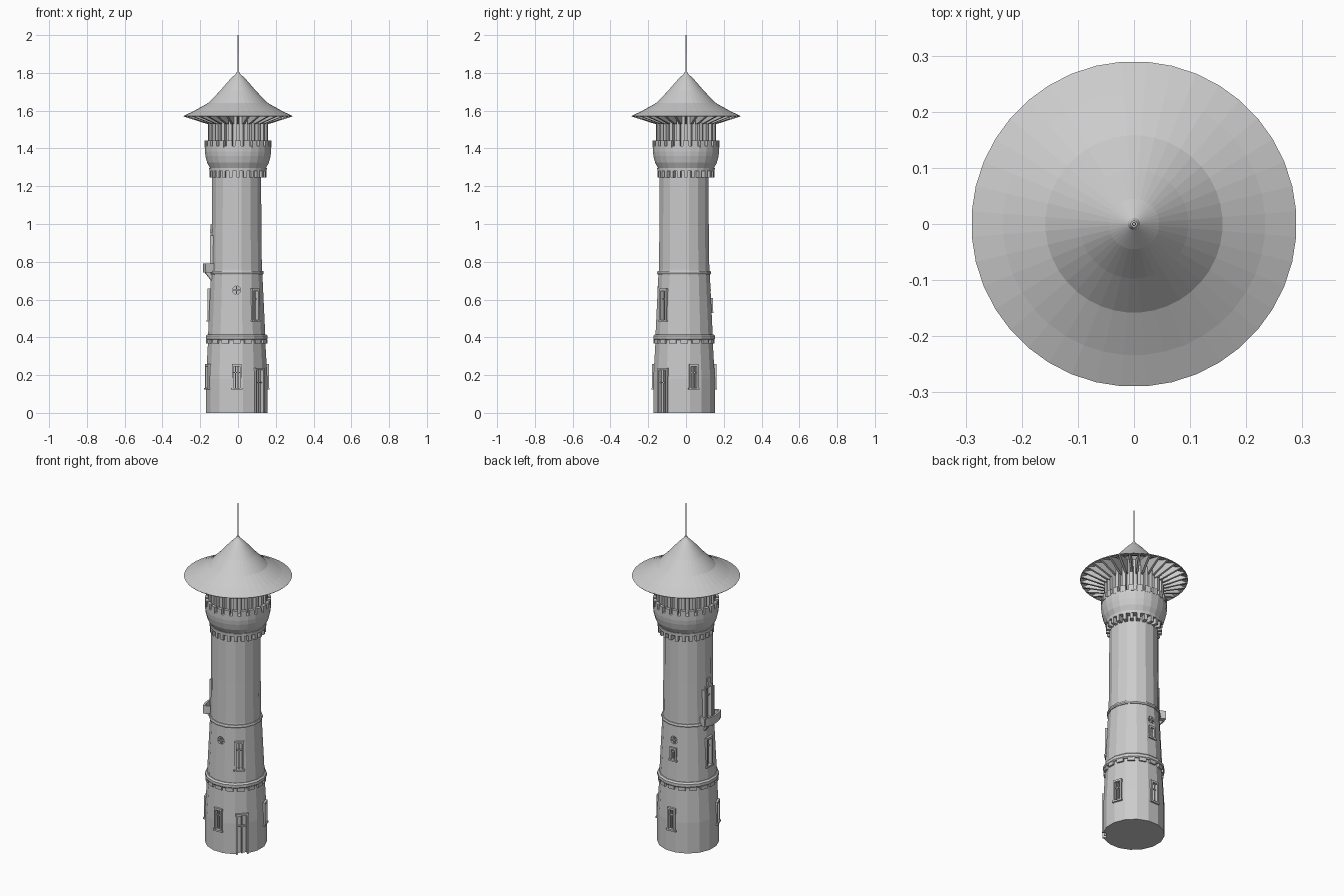
import bpy, bmesh
from math import radians, cos, sin, pi
from mathutils import Matrix, Vector

if "Cube" in bpy.data.objects:
    bpy.data.objects.remove(bpy.data.objects["Cube"])

CX, CY = -0.007, -0.010          # the shaft sits slightly off the roof axis


def finish(bm, name, x=0, y=0, smooth=False):
    bmesh.ops.recalc_face_normals(bm, faces=bm.faces)
    me = bpy.data.meshes.new(name)
    bm.to_mesh(me)
    bm.free()
    ob = bpy.data.objects.new(name, me)
    ob.location = (x, y, 0)
    bpy.context.collection.objects.link(ob)
    if smooth:
        bpy.ops.object.select_all(action='DESELECT')
        ob.select_set(True)
        bpy.context.view_layer.objects.active = ob
        bpy.ops.object.shade_smooth_by_angle(angle=radians(30))
    return ob


def lathe(name, prof, sides, x=0, y=0, closed=False, smooth=False):
    """Revolve (radius, z) points; open profiles get end caps."""
    bm = bmesh.new()
    rings = [[bm.verts.new((r * cos(2 * pi * (i + .5) / sides), r * sin(2 * pi * (i + .5) / sides), z))
              for i in range(sides)] for r, z in prof]
    pairs = list(zip(rings, rings[1:]))
    if closed:
        pairs.append((rings[-1], rings[0]))
    for a, b in pairs:
        for i in range(sides):
            j = (i + 1) % sides
            bm.faces.new((a[i], a[j], b[j], b[i]))
    if not closed:
        bm.faces.new(rings[0])
        bm.faces.new(rings[-1])
    return finish(bm, name, x, y, smooth)


def box(bm, az, r0, r1, z0, z1, w, t=0.0):
    """Box on the wall at azimuth az: radial r0..r1, width w, tangential shift t."""
    m = (Matrix.Rotation(radians(az), 4, 'Z') @ Matrix.Translation(((r0 + r1) / 2, t, (z0 + z1) / 2))
         @ Matrix.Diagonal((r1 - r0, w, z1 - z0, 1)))
    bmesh.ops.create_cube(bm, size=1, matrix=m)


def prism(bm, az, pts, w):
    """Extrude a radial (r, z) outline by width w at azimuth az."""
    rot = Matrix.Rotation(radians(az), 4, 'Z')
    a, b = ([bm.verts.new(rot @ Vector((r, s * w / 2, z))) for r, z in pts] for s in (-1, 1))
    bm.faces.new(a)
    bm.faces.new(b)
    for i in range(len(pts)):
        j = (i + 1) % len(pts)
        bm.faces.new((a[i], a[j], b[j], b[i]))


def ring_of_boxes(name, n, r0, r1, z0, z1, w, x=0, y=0):
    bm = bmesh.new()
    for i in range(n):
        box(bm, 360 * i / n, r0, r1, z0, z1, w)
    return finish(bm, name, x, y)


# Tapered shaft
PROFILE = [(.166, 0), (.166, .18), (.155, .37), (.154, .42), (.139, .73),
           (.136, .76), (.133, 1.0), (.132, 1.29)]


def wall(z):
    for (ra, za), (rb, zb) in zip(PROFILE, PROFILE[1:]):
        if za <= z <= zb:
            return ra + (rb - ra) * (z - za) / (zb - za)


shaft = lathe("shaft", PROFILE, 16, CX, CY)
cut = bmesh.new()


# Windows and doors: recess in the wall, surround, glazing bars
def opening(name, az, z0, z1, w, bars=1, sill=True):
    rr = wall((z0 + z1) / 2)
    lean = abs(wall(z0) - wall(z1)) / 2
    box(cut, az, rr - .018, rr + .03, z0, z1, w)
    bm = bmesh.new()
    o, i, f = rr + .003 + lean, rr - .02, .009
    for s in (-1, 1):
        box(bm, az, i, o, z0, z1, f, s * w / 2)
    box(bm, az, i, o, z1 - .004, z1 + .008, w + f)
    if sill:
        box(bm, az, i, o + .003, z0 - .007, z0 + .003, w + 2 * f)
    for k in range(bars):
        box(bm, az, i, rr - .006, z0, z1, .005, w * ((k + 1) / (bars + 1) - .5))
    zm = z0 + (z1 - z0) * .7
    box(bm, az, i, rr - .007, zm - .003, zm + .003, w)
    finish(bm, name, CX, CY)


for i, az in enumerate((-90, 18, 92, 200)):
    opening(f"ground_window_{i + 1}", az, .13, .25, .042, 2)
opening("entrance_door", -43, .0, .23, .06, 1, False)
opening("middle_window_1", -48, .49, .65, .042)
opening("middle_window_2", 175, .49, .65, .042)
opening("small_back_window", 92, .535, .60, .034, 2)
opening("balcony_door", 180, .76, .95, .05)

# Round windows with a cross bar
for i, az in enumerate((-90, 92)):
    rr = wall(.65)
    m = (Matrix.Rotation(radians(az), 4, 'Z') @ Matrix.Translation((rr, 0, .65))
         @ Matrix.Rotation(pi / 2, 4, 'Y'))
    bmesh.ops.create_cone(cut, cap_ends=True, segments=12, radius1=.022, radius2=.022,
                          depth=.03, matrix=m)
    bm = bmesh.new()
    box(bm, az, rr - .02, rr - .002, .628, .672, .006)
    box(bm, az, rr - .02, rr - .002, .647, .653, .044)
    finish(bm, f"round_window_{i + 1}", CX, CY)

# Cut all recesses
cutter = finish(cut, "recess_cutter", CX, CY)
cutter.hide_render = True
mod = shaft.modifiers.new("recesses", 'BOOLEAN')
mod.operation, mod.solver, mod.object = 'DIFFERENCE', 'EXACT', cutter
bpy.context.view_layer.objects.active = shaft
bpy.ops.object.modifier_apply(modifier=mod.name)
bpy.data.objects.remove(cutter)

# Balcony door pediment and curved balcony
bm = bmesh.new()
prism(bm, 180, [(.125, .955), (.142, .955), (.137, 1.0), (.125, 1.0)], .03)
for s in (-1, 1):
    box(bm, 180, .12, .141, .77, .94, .010, s * .040)
finish(bm, "balcony_door_surround", CX, CY)

bm = bmesh.new()
N, HALF = 6, 24
for k in range(N):
    az = 180 - HALF + (k + .5) * 2 * HALF / N
    seg = 2 * .18 * sin(radians(HALF / N)) + .001
    box(bm, az, .12, .178, .742, .755, seg)
    box(bm, az, .168, .179, .75, .79, seg)
for s in (-1, 1):
    box(bm, 180 + s * HALF, .12, .179, .742, .79, .010)
    prism(bm, 180 + s * 14, [(.125, .70), (.138, .70), (.172, .742), (.125, .742)], .014)
finish(bm, "balcony", CX, CY)

# String courses
lathe("lower_ring", [(.14, .385), (.160, .385), (.166, .392), (.166, .408), (.158, .416), (.14, .416)],
      16, CX, CY, True)
ring_of_boxes("lower_ring_blocks", 16, .14, .162, .368, .388, .040, CX, CY)
lathe("upper_ring", [(.12, .733), (.143, .733), (.146, .740), (.143, .752), (.12, .752)],
      16, CX, CY, True)

# Corbelled gallery
ring_of_boxes("corbel_blocks", 24, .12, .151, 1.247, 1.285, .018)
lathe("corbel_band", [(.12, 1.28), (.153, 1.28), (.154, 1.297), (.12, 1.297)], 24, closed=True)
lathe("gallery_bowl", [(.135, 1.28), (.150, 1.297), (.165, 1.325), (.174, 1.36), (.177, 1.385),
                       (.177, 1.412), (.13, 1.412)], 24)
ring_of_boxes("parapet_blocks", 24, .158, .177, 1.405, 1.442, .030)

# Lantern with columns and rafters under the roof
lathe("lantern_core", [(.138, 1.40), (.138, 1.62)], 24)
ring_of_boxes("lantern_columns", 24, .13, .160, 1.40, 1.57, .018)
bm = bmesh.new()
for k in range(32):
    prism(bm, 360 * k / 32, [(.13, 1.53), (.165, 1.53), (.285, 1.568), (.285, 1.574),
                             (.23, 1.592), (.13, 1.62)], .012)
finish(bm, "rafters")

# Flared roof, finial and mast
lathe("roof", [(.29, 1.572), (.234, 1.598), (.158, 1.641), (.097, 1.703), (.045, 1.763), (.010, 1.797),
               (.005, 1.77), (.09, 1.695), (.15, 1.634), (.23, 1.590), (.288, 1.569)],
      40, closed=True)
lathe("finial", [(.008, 1.775), (.013, 1.785), (.011, 1.797), (.006, 1.806)], 12, 0, 0, smooth=True)
lathe("mast", [(.004, 1.79), (.003, 2.0)], 8)
